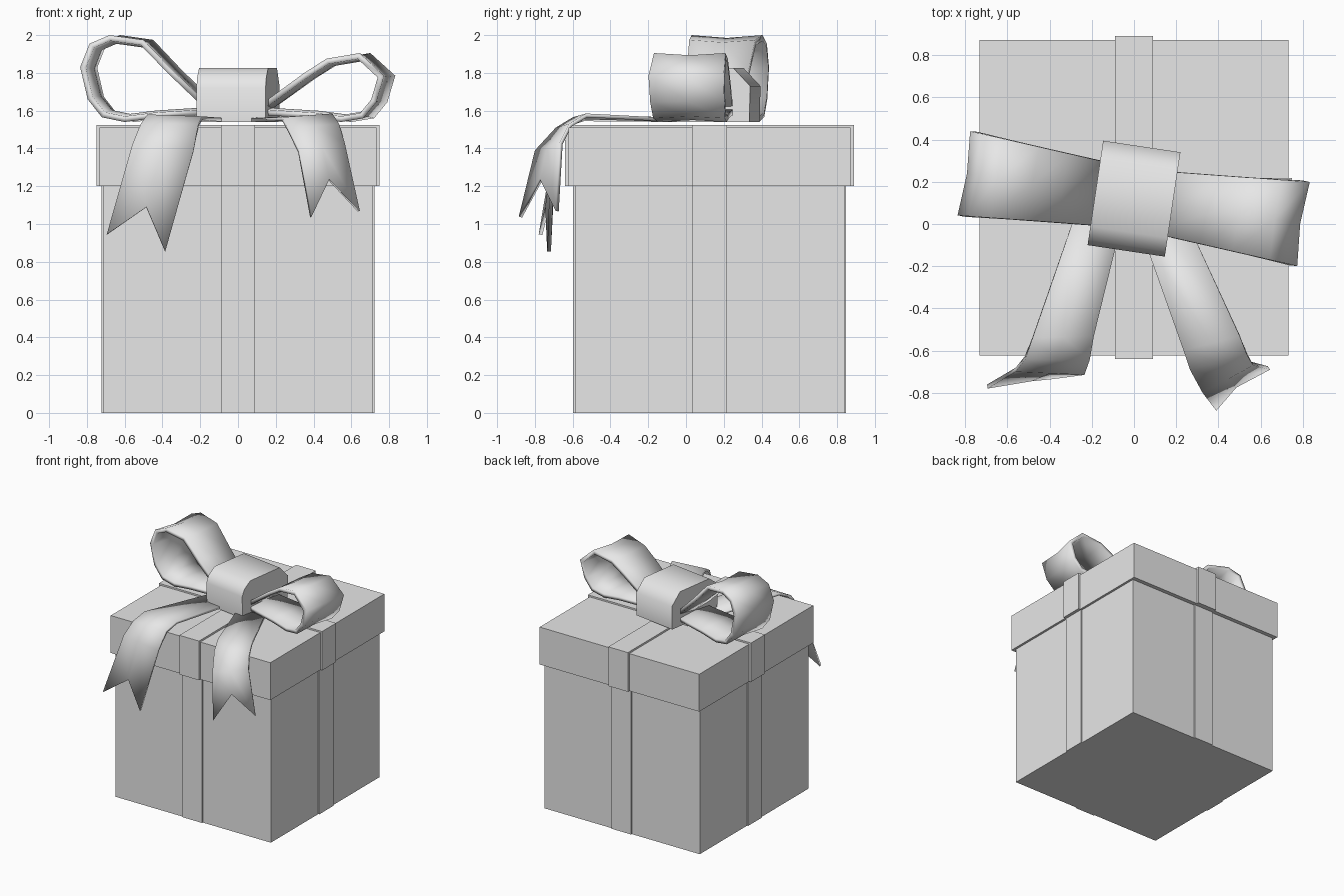
import bpy
import bmesh
import math
from mathutils import Matrix, Vector

cube = bpy.data.objects.get("Cube")
if cube:
    bpy.data.objects.remove(cube, do_unlink=True)

# One neutral colour for everything
grey = bpy.data.materials.new("light_grey")
grey.use_nodes = True
grey.diffuse_color = (0.8, 0.8, 0.8, 1)
grey.node_tree.nodes["Principled BSDF"].inputs["Base Color"].default_value = (0.8, 0.8, 0.8, 1)

CY = 0.125  # box centre in y
BOW = Matrix.Translation((0, 0.12, 0)) @ Matrix.Rotation(math.radians(-8.5), 4, "Z")


def finish(name, bm):
    mesh = bpy.data.meshes.new(name)
    bm.to_mesh(mesh)
    bm.free()
    mesh.materials.append(grey)
    obj = bpy.data.objects.new(name, mesh)
    bpy.context.collection.objects.link(obj)
    return obj


def smooth(obj):
    bpy.ops.object.select_all(action="DESELECT")
    obj.select_set(True)
    bpy.context.view_layer.objects.active = obj
    bpy.ops.object.shade_smooth_by_angle(angle=math.radians(65))


def box(name, half_x, half_y, z0, z1):
    bm = bmesh.new()
    bmesh.ops.create_cube(bm, size=1)
    bmesh.ops.scale(bm, vec=(2 * half_x, 2 * half_y, z1 - z0), verts=bm.verts)
    bmesh.ops.translate(bm, vec=(0, CY, (z0 + z1) / 2), verts=bm.verts)
    return finish(name, bm)


def strip(name, rows, thickness):
    """Ribbon through rows of points, thickened away from its outer side."""
    bm = bmesh.new()
    grid = [[bm.verts.new(p) for p in row] for row in rows]
    for r, s in zip(grid, grid[1:]):
        for j in range(len(r) - 1):
            bm.faces.new((r[j], s[j], s[j + 1], r[j + 1]))
    obj = finish(name, bm)
    mod = obj.modifiers.new("thickness", "SOLIDIFY")
    mod.thickness = thickness
    mod.offset = -1
    mod.use_even_offset = True
    smooth(obj)
    return obj


def loop(name, profile, centre):
    """Bow loop: flares towards its end and is slightly cupped in the middle."""
    centre = Vector(centre)
    rows = []
    for x, z in profile:
        half = 0.14 + 0.075 * abs(x)
        mid = Vector((x, z)).lerp(centre, 0.06)
        rows.append([BOW @ Vector(p) for p in
                     ((x, -half, z), (mid.x, 0, mid.y), (x, half, z))])
    strip(name, rows, 0.03)


def tail(name, edges, tips, notch):
    rows = []
    for a, b in edges:
        a, b = Vector(a), Vector(b)
        rows.append([a, (a + b) / 2, b])
    rows.append([tips[0], notch, tips[1]])
    strip(name, rows, 0.02)


# Box and lid
box("box_body", 0.713, 0.713, 0, 1.22)
box("lid", 0.732, 0.747, 1.2, 1.51)

# Flat ribbon bands around the box and lid
box("body_band_front_back", 0.09, 0.722, 0, 1.21)
box("body_band_sides", 0.722, 0.092, 0, 1.21)
box("lid_band_front_back", 0.09, 0.765, 1.2, 1.525)
box("lid_band_sides", 0.748, 0.092, 1.2, 1.523)

# Bow loops, listed clockwise as x, z
loop("bow_loop_left",
     [(0.1, 1.6), (0.38, 1.80), (0.50, 1.875), (0.68, 1.905), (0.812, 1.785),
      (0.77, 1.645), (0.70, 1.56), (0.58, 1.54), (0.43, 1.56), (0.1, 1.58)],
     (0.55, 1.71))
loop("bow_loop_right",
     [(-0.1, 1.58), (-0.42, 1.56), (-0.58, 1.54), (-0.70, 1.565), (-0.775, 1.66),
      (-0.815, 1.83), (-0.765, 1.955), (-0.66, 2.0), (-0.48, 1.975),
      (-0.33, 1.82), (-0.1, 1.6)],
     (-0.57, 1.75))

# Knot: rounded block across the middle of the bow
bm = bmesh.new()
section = [(-0.245, 1.54), (-0.25, 1.72), (-0.225, 1.775), (-0.16, 1.825),
           (0.16, 1.825), (0.25, 1.73), (0.245, 1.54)]
face = bm.faces.new([bm.verts.new((-0.185, y, z)) for y, z in section])
side = bmesh.ops.extrude_face_region(bm, geom=[face])["geom"]
bmesh.ops.translate(bm, vec=(0.37, 0, 0),
                    verts=[v for v in side if isinstance(v, bmesh.types.BMVert)])
bmesh.ops.recalc_face_normals(bm, faces=bm.faces)
bmesh.ops.transform(bm, matrix=BOW, verts=bm.verts)
smooth(finish("bow_knot", bm))

# Tails draped over the front edge of the lid, each with a swallowtail end
tail("ribbon_tail_right",
     [((-0.28, 0.04, 1.56), (-0.06, 0.0, 1.56)),
      ((-0.48, -0.54, 1.58), (-0.19, -0.53, 1.57)),
      ((-0.515, -0.64, 1.53), (-0.21, -0.645, 1.53)),
      ((-0.56, -0.70, 1.42), (-0.235, -0.715, 1.39))],
     ((-0.695, -0.78, 0.945), (-0.385, -0.735, 0.855)), (-0.485, -0.745, 1.09))
tail("ribbon_tail_left",
     [((0.04, -0.05, 1.56), (0.28, -0.05, 1.56)),
      ((0.235, -0.6, 1.565), (0.5, -0.53, 1.585)),
      ((0.265, -0.69, 1.51), (0.535, -0.62, 1.53)),
      ((0.325, -0.80, 1.39), (0.565, -0.67, 1.43))],
     ((0.39, -0.885, 1.04), (0.645, -0.69, 1.07)), (0.485, -0.775, 1.24))
